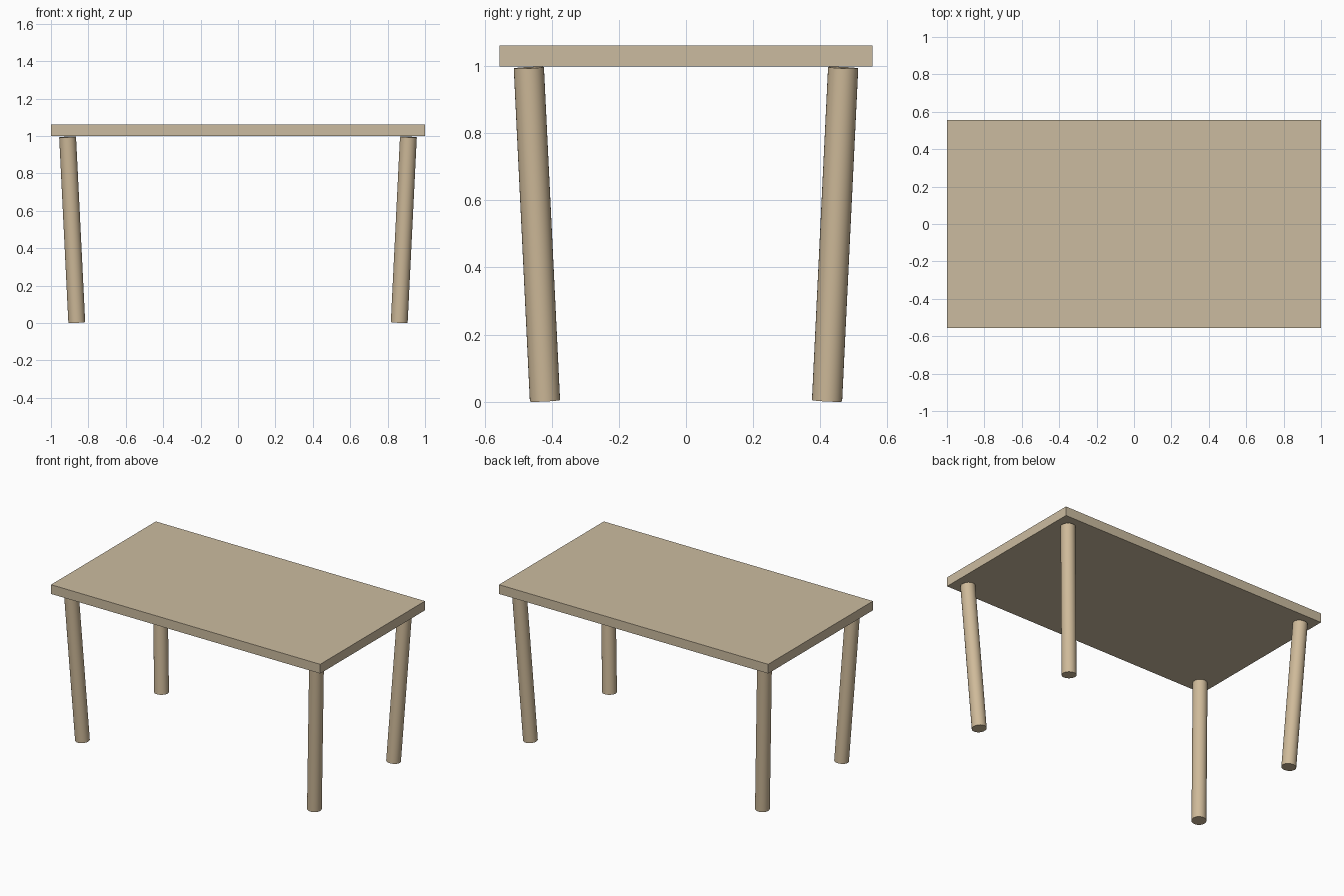
import bpy
from mathutils import Vector

if "Cube" in bpy.data.objects:
    bpy.data.objects.remove(bpy.data.objects["Cube"])


def material(name, rgb):
    mat = bpy.data.materials.new(name)
    mat.diffuse_color = (*rgb, 1)
    mat.use_nodes = True
    mat.node_tree.nodes["Principled BSDF"].inputs["Base Color"].default_value = mat.diffuse_color
    return mat


top_wood = material("top_wood", (0.60, 0.50, 0.35))
leg_wood = material("leg_wood", (0.62, 0.49, 0.32))

# Flat rectangular tabletop
bpy.ops.mesh.primitive_cube_add(size=1, location=(0, 0, 1.03))
top = bpy.context.object
top.name = "tabletop"
top.scale = (2, 1.112, 0.062)
bpy.ops.object.transform_apply(location=False, rotation=False, scale=True)
top.data.materials.append(top_wood)


# Round legs leaning outward towards the top
def leg(name, sx, sy):
    foot = Vector((sx * 0.862, sy * 0.42, 0.003))
    head = Vector((sx * 0.911, sy * 0.468, 0.995))
    axis = head - foot
    bpy.ops.mesh.primitive_cylinder_add(
        vertices=32, radius=0.045, depth=axis.length,
        location=(foot + head) / 2,
        rotation=axis.to_track_quat('Z', 'Y').to_euler())
    ob = bpy.context.object
    ob.name = name
    ob.data.materials.append(leg_wood)
    bpy.ops.object.shade_smooth_by_angle()


for side, sx in (("left", -1), ("right", 1)):
    for end, sy in (("front", -1), ("back", 1)):
        leg(f"{end}_{side}_leg", sx, sy)
